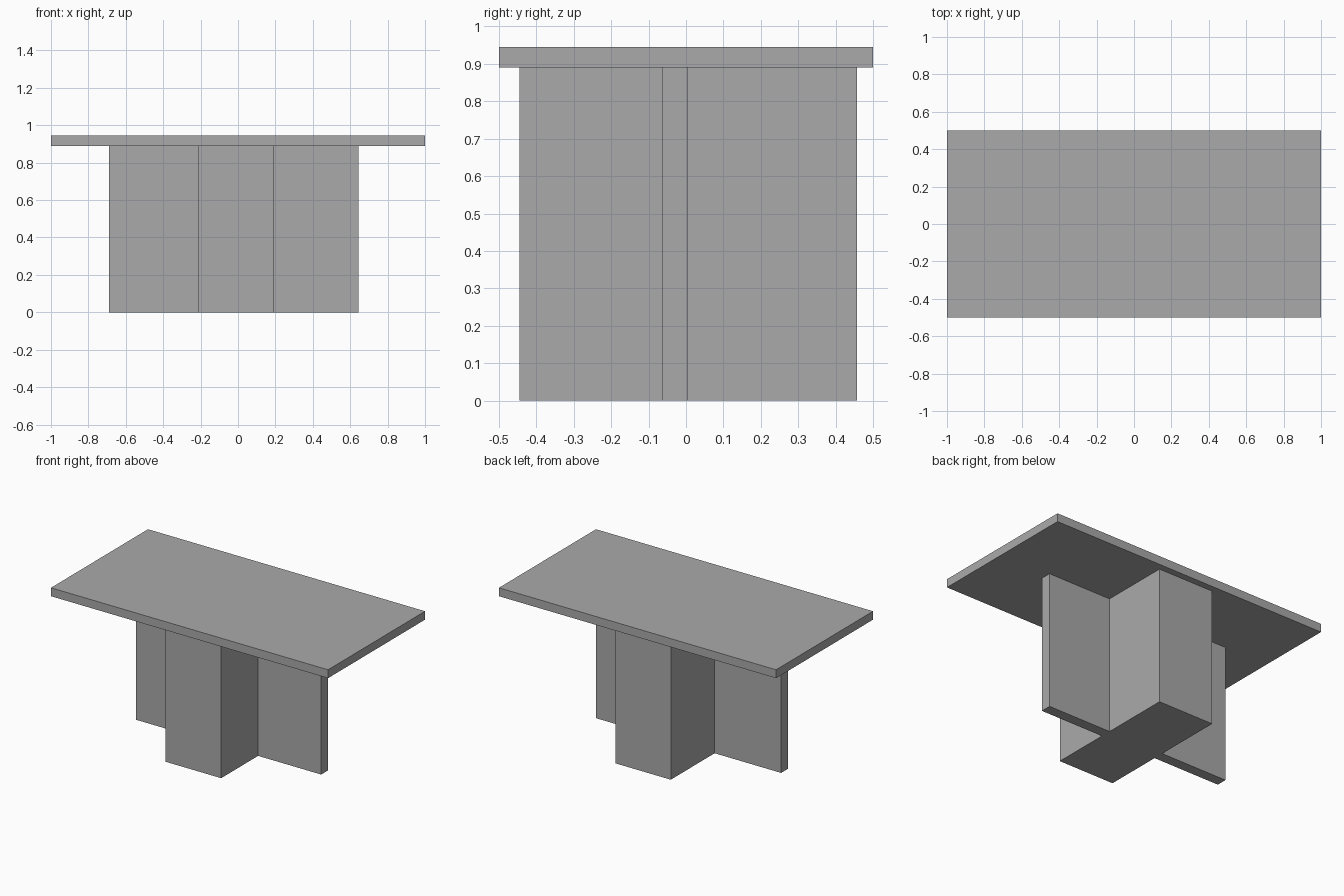
import bpy

# Remove the default cube
default = bpy.data.objects.get("Cube")
if default:
    bpy.data.objects.remove(default, do_unlink=True)

# Single plain grey material
GREY = (0.40, 0.40, 0.40, 1.0)
grey = bpy.data.materials.new("plain_grey")
grey.use_nodes = True
grey.diffuse_color = GREY
grey.node_tree.nodes["Principled BSDF"].inputs["Base Color"].default_value = GREY


def box(name, low, high):
    """Axis-aligned slab between two opposite corners."""
    bpy.ops.mesh.primitive_cube_add(
        size=1, location=[(a + b) / 2 for a, b in zip(low, high)])
    obj = bpy.context.object
    obj.name = obj.data.name = name
    obj.scale = [b - a for a, b in zip(low, high)]
    bpy.ops.object.transform_apply(location=False, rotation=False, scale=True)
    obj.data.materials.append(grey)
    return obj


TOP_UNDERSIDE = 0.89

# Table top
box("table_top", (-1, -0.5, TOP_UNDERSIDE), (1, 0.5, 0.945))

# Crossed base: thick block running front to back, thin panel running sideways
box("base_block", (-0.21, -0.445, 0), (0.19, 0.457, TOP_UNDERSIDE))
box("base_panel", (-0.69, -0.064, 0), (0.645, 0.005, TOP_UNDERSIDE))
